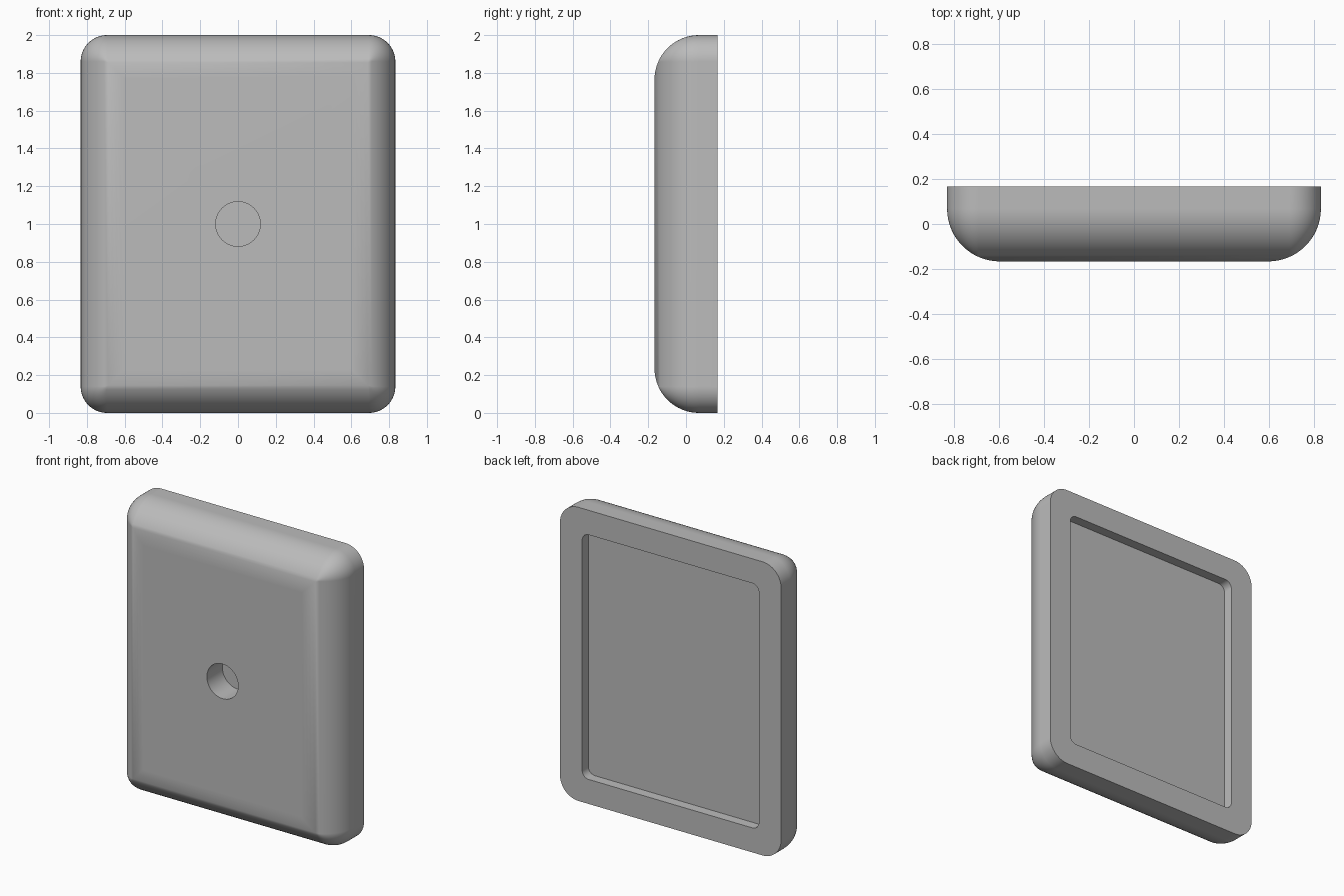
import bpy, bmesh
from math import sin, cos, pi, radians

if "Cube" in bpy.data.objects:
    bpy.data.objects.remove(bpy.data.objects["Cube"], do_unlink=True)

# Main sizes
HALF_W, HALF_H, HALF_D = 0.833, 1.0, 0.1667
CORNER, FILLET = 0.14, 0.235
RIM, RECESS_DEPTH, RECESS_CORNER = 0.167, 0.067, 0.05
HOLE_R, HOLE_DEPTH = 0.118, 0.167
STEPS = 16


def outline(bm, half_w, half_h, radius, y):
    """Ring of vertices around a rounded rectangle centred at mid height."""
    ring = []
    for k, (sx, sz) in enumerate([(1, 1), (-1, 1), (-1, -1), (1, -1)]):
        for i in range(STEPS + 1):
            a = (k + i / STEPS) * pi / 2
            ring.append(bm.verts.new((sx * (half_w - radius) + radius * cos(a), y,
                                      HALF_H + sz * (half_h - radius) + radius * sin(a))))
    return ring


bm = bmesh.new()
rings = []

# Back recess: floor, wall, rim
for y in (HALF_D - RECESS_DEPTH, HALF_D):
    rings.append(outline(bm, HALF_W - RIM, HALF_H - RIM, RECESS_CORNER, y))
rings.append(outline(bm, HALF_W, HALF_H, CORNER, HALF_D))

# Side wall rolling over into the front face
for i in range(STEPS + 1):
    a = i / STEPS * pi / 2
    inset = FILLET * (1 - cos(a))
    rings.append(outline(bm, HALF_W - inset, HALF_H - inset, max(CORNER - inset, 0),
                         -HALF_D + FILLET * (1 - sin(a))))

# Blind round hole in the front
for y in (-HALF_D, -HALF_D + HOLE_DEPTH):
    rings.append(outline(bm, HOLE_R, HOLE_R, HOLE_R, y))

for r0, r1 in zip(rings, rings[1:]):
    for j in range(len(r0)):
        n = (j + 1) % len(r0)
        bm.faces.new((r0[j], r0[n], r1[n], r1[j]))
bm.faces.new(rings[0])
bm.faces.new(rings[-1])
bmesh.ops.remove_doubles(bm, verts=bm.verts[:], dist=0.0001)
bmesh.ops.recalc_face_normals(bm, faces=bm.faces[:])

mesh = bpy.data.meshes.new("cover_plate")
bm.to_mesh(mesh)
bm.free()
cover = bpy.data.objects.new("cover_plate", mesh)
bpy.context.collection.objects.link(cover)

# Plain grey material
grey = bpy.data.materials.new("plain_grey")
grey.use_nodes = True
colour = (0.5, 0.5, 0.5, 1)
grey.diffuse_color = colour
grey.node_tree.nodes["Principled BSDF"].inputs["Base Color"].default_value = colour
mesh.materials.append(grey)

# Smooth rounded surfaces, crisp recess and hole edges
bpy.ops.object.select_all(action="DESELECT")
cover.select_set(True)
bpy.context.view_layer.objects.active = cover
bpy.ops.object.shade_smooth_by_angle(angle=radians(40))
weighted = cover.modifiers.new("even_shading", "WEIGHTED_NORMAL")
weighted.keep_sharp = True
